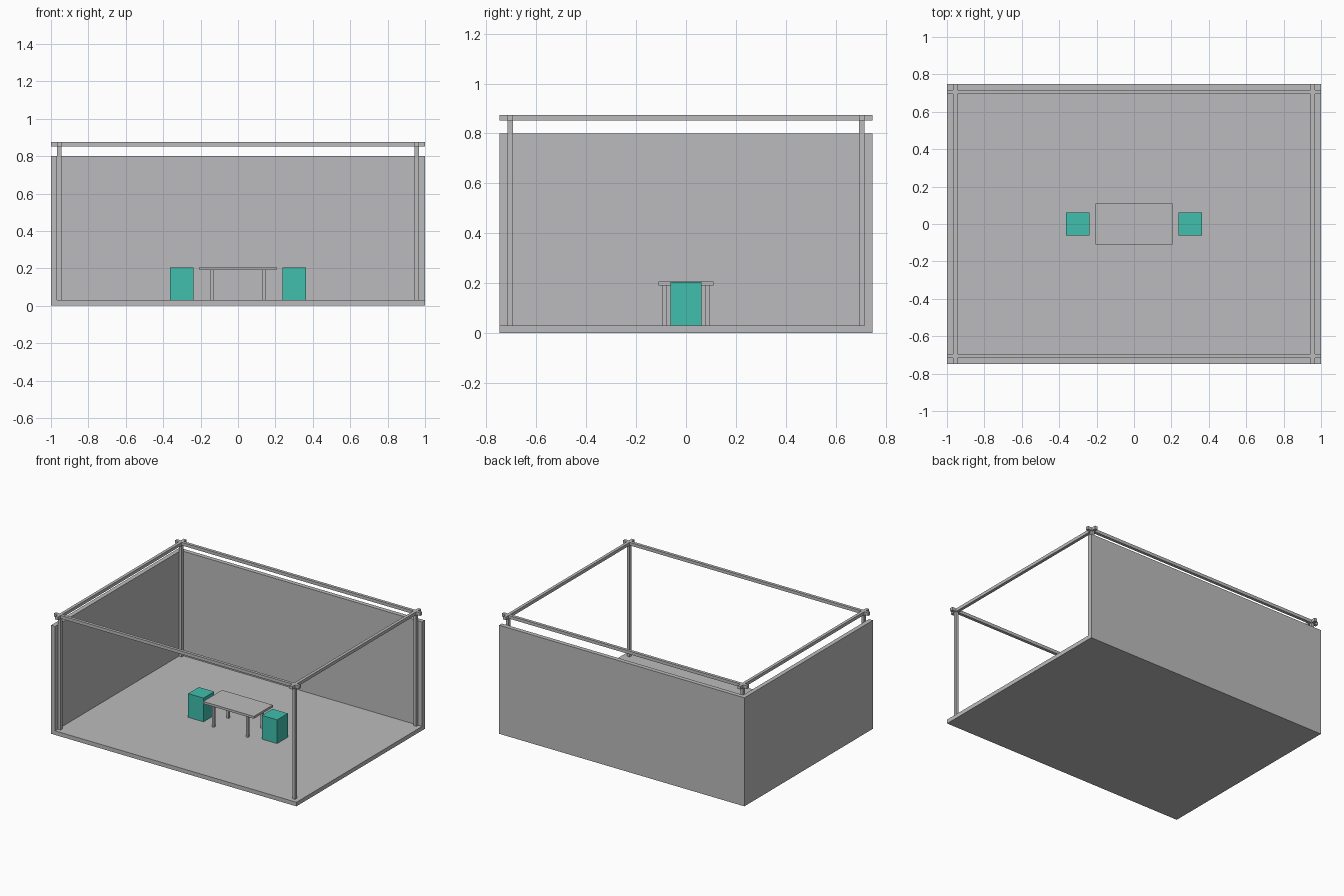
import bpy

default = bpy.data.objects.get("Cube")
if default:
    bpy.data.objects.remove(default, do_unlink=True)


def make_material(name, rgb):
    mat = bpy.data.materials.new(name)
    mat.use_nodes = True
    color = (*rgb, 1.0)
    mat.diffuse_color = color
    mat.node_tree.nodes["Principled BSDF"].inputs["Base Color"].default_value = color
    return mat


grey = make_material("light grey", (0.5, 0.5, 0.51))
teal = make_material("teal", (0.05, 0.52, 0.42))


def box(name, x, y, z, mat=grey):
    """Box spanning the given (low, high) range on each axis."""
    spans = (x, y, z)
    bpy.ops.mesh.primitive_cube_add(size=1, location=[(a + b) / 2 for a, b in spans])
    obj = bpy.context.object
    obj.name = name
    obj.scale = [b - a for a, b in spans]
    bpy.ops.object.transform_apply(location=False, rotation=False, scale=True)
    obj.data.materials.append(mat)
    return obj


def around(center, width):
    return (center - width / 2, center + width / 2)


HALF_X, HALF_Y = 1.0, 0.748
FLOOR, WALL_TOP, WALL = 0.03, 0.80, 0.032
POST, POST_X, POST_Y = 0.022, 0.956, 0.705
BEAM_LOW, BEAM_TOP = 0.852, 0.875
SIDES = ((-1, "right"), (1, "left"))
ENDS = ((-1, "front"), (1, "back"))

# Room: floor slab with two solid walls
box("floor", (-HALF_X, HALF_X), (-HALF_Y, HALF_Y), (0, FLOOR))
box("back_wall", (-HALF_X, HALF_X), (HALF_Y - WALL, HALF_Y), (FLOOR, WALL_TOP))
box("right_wall", (-HALF_X, -HALF_X + WALL), (-HALF_Y, HALF_Y - WALL), (FLOOR, WALL_TOP))

# Frame: corner posts carrying crossing top beams
for sx, side in SIDES:
    box(f"{side}_beam", around(sx * POST_X, POST), (-HALF_Y, HALF_Y), (BEAM_LOW, BEAM_TOP))
    for sy, end in ENDS:
        box(f"{end}_{side}_post", around(sx * POST_X, POST),
            around(sy * POST_Y, POST), (FLOOR, BEAM_LOW))
for sy, end in ENDS:
    box(f"{end}_beam", (-HALF_X, HALF_X), around(sy * POST_Y, POST), (BEAM_LOW, BEAM_TOP))

# Table
TABLE_LOW, TABLE_TOP, LEG = 0.19, 0.207, 0.017
box("table_top", around(0, 0.413), around(0, 0.221), (TABLE_LOW, TABLE_TOP))
for sx, side in SIDES:
    for sy, end in ENDS:
        box(f"{end}_{side}_table_leg", around(sx * 0.139, LEG),
            around(sy * 0.086, LEG), (FLOOR, TABLE_LOW))

# Block seats at both ends of the table
for sx, side in SIDES:
    box(f"{side}_seat", around(sx * 0.3, 0.125), around(0, 0.125), (FLOOR, 0.205), teal)
